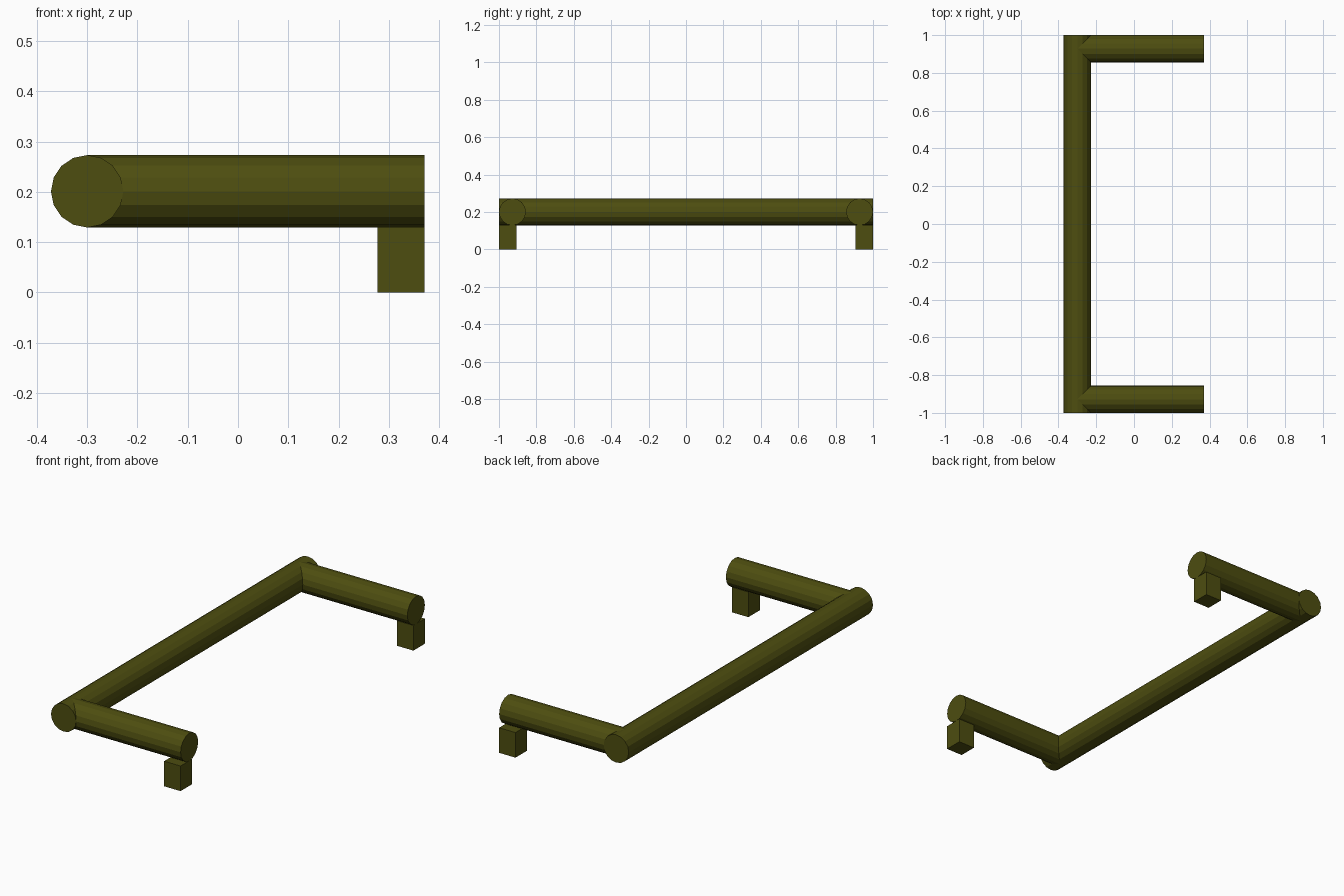
import bpy
from math import pi

if "Cube" in bpy.data.objects:
    bpy.data.objects.remove(bpy.data.objects["Cube"])

R = 0.072          # tube radius
Z = 0.201          # tube centre height
BAR_X = -0.3       # long bar position
END_X = 0.371      # free end of the arms
LEG = 0.094        # leg width
LEG_H = 0.13

mat = bpy.data.materials.new("olive")
mat.diffuse_color = (0.075, 0.075, 0.005, 1)
mat.use_nodes = True
mat.node_tree.nodes["Principled BSDF"].inputs["Base Color"].default_value = mat.diffuse_color


def tube(name, loc, length, rot):
    bpy.ops.mesh.primitive_cylinder_add(vertices=16, radius=R, depth=length,
                                        location=loc, rotation=rot)
    finish(name)


def block(name, loc, size):
    bpy.ops.mesh.primitive_cube_add(size=1, location=loc)
    bpy.context.object.scale = size
    finish(name)


def finish(name):
    ob = bpy.context.object
    ob.name = name
    ob.data.materials.append(mat)
    bpy.ops.object.transform_apply(location=False, rotation=True, scale=True)


# long grip bar
tube("long_bar", (BAR_X, 0, Z), 2, (pi / 2, 0, 0))

# arm and foot block at each end
for side, s in (("front", -1), ("back", 1)):
    tube(side + "_arm", ((BAR_X + END_X) / 2, s * (1 - R), Z),
         END_X - BAR_X, (0, pi / 2, 0))
    block(side + "_leg", (END_X - LEG / 2, s * (1 - LEG / 2), LEG_H / 2),
          (LEG, LEG, LEG_H))
